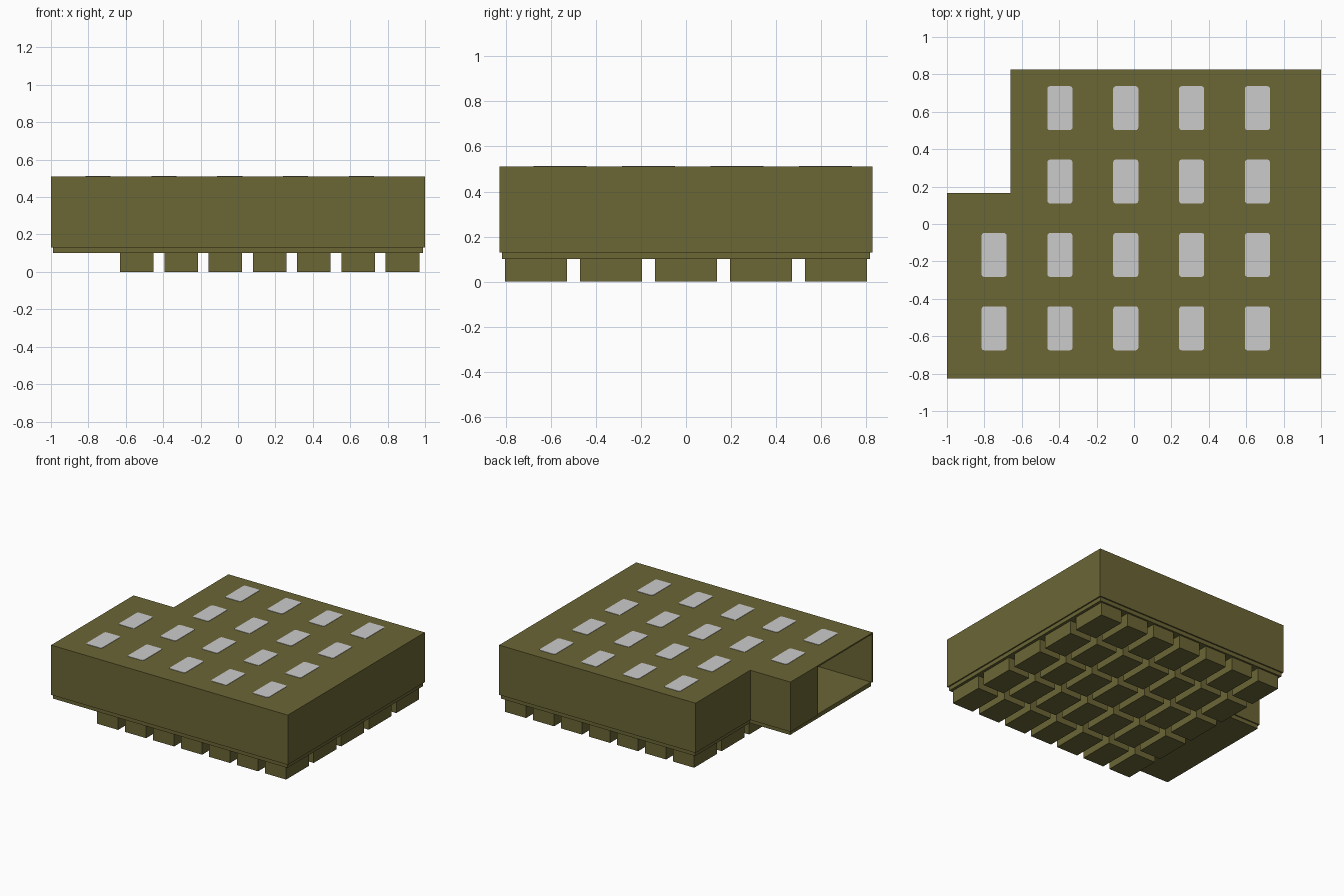
import bpy, bmesh, math

if "Cube" in bpy.data.objects:
    bpy.data.objects.remove(bpy.data.objects["Cube"])


def material(name, rgb):
    m = bpy.data.materials.new(name)
    m.diffuse_color = (*rgb, 1)
    m.use_nodes = True
    m.node_tree.nodes["Principled BSDF"].inputs["Base Color"].default_value = m.diffuse_color
    return m


olive = material("olive", (0.147, 0.133, 0.036))
grey = material("light grey", (0.60, 0.60, 0.60))


def make_object(name, bm, mat):
    bmesh.ops.recalc_face_normals(bm, faces=bm.faces)
    me = bpy.data.meshes.new(name)
    bm.to_mesh(me)
    bm.free()
    me.materials.append(mat)
    ob = bpy.data.objects.new(name, me)
    bpy.context.collection.objects.link(ob)
    return ob


def prism(name, outline, z0, z1, mat):
    bm = bmesh.new()
    face = bm.faces.new([bm.verts.new((x, y, z0)) for x, y in outline])
    ext = bmesh.ops.extrude_face_region(bm, geom=[face])
    for v in ext["geom"]:
        if isinstance(v, bmesh.types.BMVert):
            v.co.z = z1
    return make_object(name, bm, mat)


def rect(x0, x1, y0, y1):
    return [(x0, y0), (x1, y0), (x1, y1), (x0, y1)]


def rounded_rect(cx, cy, w, h, r):
    pts = []
    for i, (sx, sy) in enumerate([(1, 1), (-1, 1), (-1, -1), (1, -1)]):
        for k in range(4):
            a = math.radians(90 * i + 30 * k)
            pts.append((cx + sx * (w / 2 - r) + r * math.cos(a),
                        cy + sy * (h / 2 - r) + r * math.sin(a)))
    return pts


# Hall shell: L-shaped roof and walls, with a doorway in the left wall
TOP, BASE = 0.51, 0.13
path = [(-1, -0.827), (1, -0.827), (1, 0.827), (-0.66, 0.827),
        (-0.66, 0.167), (-1, 0.167), (-1, -0.163)]
bm = bmesh.new()
upper = [bm.verts.new((x, y, TOP)) for x, y in path]
lower = [bm.verts.new((x, y, BASE)) for x, y in path]
bm.faces.new(upper)
for i in range(len(path) - 1):
    bm.faces.new((lower[i], lower[i + 1], upper[i + 1], upper[i]))
shell = make_object("hall_shell", bm, olive)
solid = shell.modifiers.new("thickness", 'SOLIDIFY')
solid.thickness = 0.01
solid.offset = -1
solid.use_even_offset = True

# Floor slab, slightly inset from the walls
prism("floor_slab", [(-0.99, -0.817), (0.99, -0.817), (0.99, 0.817),
                     (-0.65, 0.817), (-0.65, 0.157), (-0.99, 0.157)],
      0.10, 0.132, olive)

# Foundation blocks
for i in range(7):
    for j in range(5):
        x, y = -0.541 + 0.2367 * i, -0.665 + 0.3325 * j
        prism(f"foundation_block_{i}_{j}",
              rect(x - 0.09, x + 0.09, y - 0.138, y + 0.138), 0, 0.102, olive)

# Roof skylights, none over the notch
for i in range(5):
    for j in range(4):
        if i == 0 and j > 1:
            continue
        prism(f"skylight_{i}_{j}",
              rounded_rect(-0.748 + 0.352 * i, -0.558 + 0.3925 * j, 0.134, 0.235, 0.014),
              TOP - 0.003, TOP + 0.003, grey)
